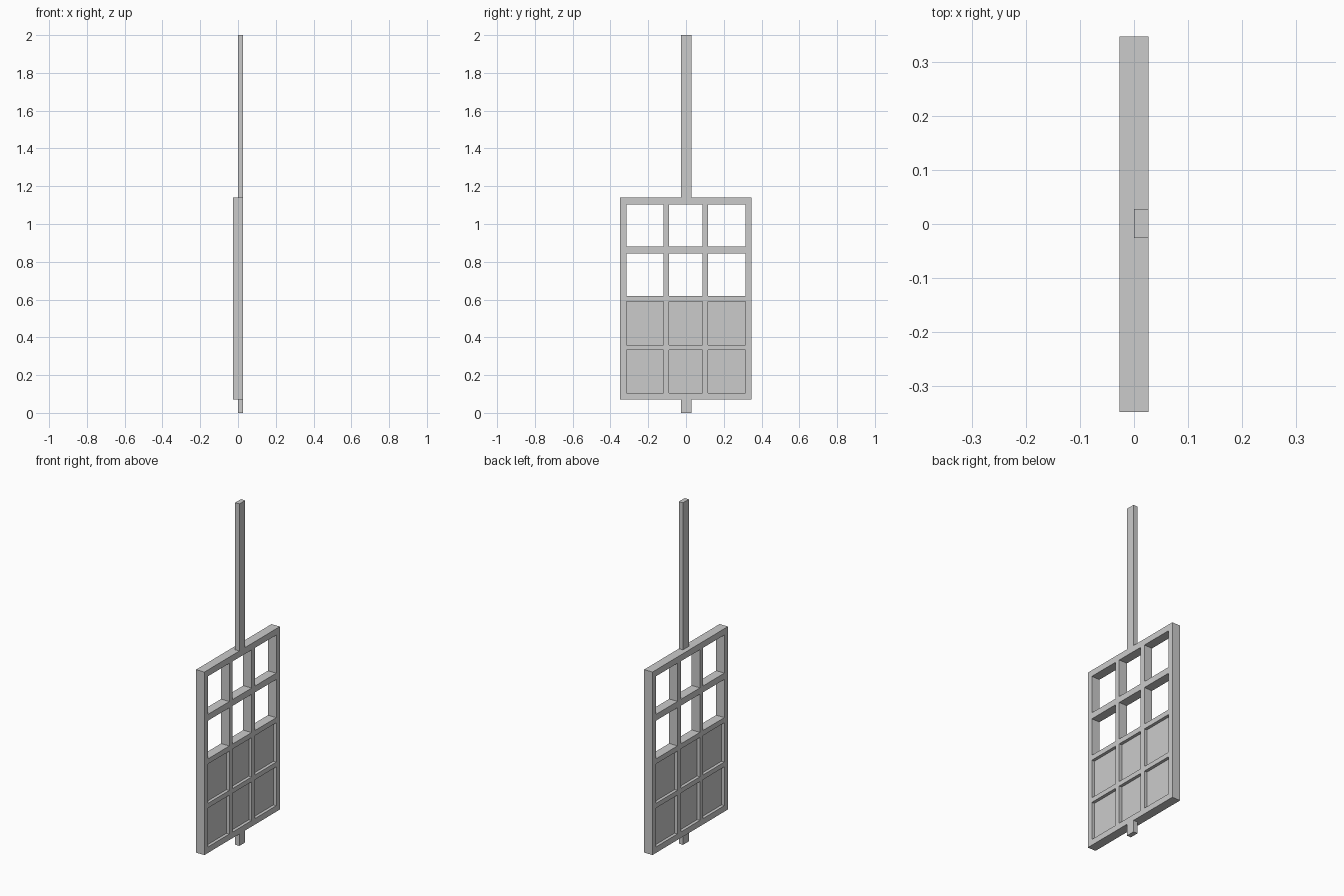
import bpy, bmesh

if "Cube" in bpy.data.objects:
    bpy.data.objects.remove(bpy.data.objects["Cube"])

HALF = 0.027  # half the frame thickness
# Edges of the bars and openings, alternating bar / opening / bar ...
YS = [-0.349, -0.316, -0.119, -0.09, 0.087, 0.117, 0.315, 0.348]
ZS = [0.07, 0.105, 0.332, 0.36, 0.59, 0.62, 0.843, 0.88, 1.103, 1.14]


def new_object(name, bm):
    mesh = bpy.data.meshes.new(name)
    bm.to_mesh(mesh)
    bm.free()
    obj = bpy.data.objects.new(name, mesh)
    bpy.context.collection.objects.link(obj)
    return obj


def box(name, lo, hi):
    bm = bmesh.new()
    bmesh.ops.create_cube(bm, size=1)
    for v in bm.verts:
        v.co = [(a + b) / 2 + c * (b - a) for a, b, c in zip(lo, hi, v.co)]
    return new_object(name, bm)


# Lattice frame: flat grid with the openings left out, thickened evenly
bm = bmesh.new()
grid = [[bm.verts.new((0, y, z)) for z in ZS] for y in YS]
for i in range(len(YS) - 1):
    for j in range(len(ZS) - 1):
        if i % 2 and j % 2:
            continue
        bm.faces.new((grid[i][j], grid[i + 1][j],
                      grid[i + 1][j + 1], grid[i][j + 1]))
frame = new_object("door_frame", bm)
solid = frame.modifiers.new("thickness", 'SOLIDIFY')
solid.thickness = 2 * HALF
solid.offset = 0

# Recessed panels fill the two lower rows of openings
for i in (1, 3, 5):
    for j in (1, 3):
        box("recessed_panel", (-0.009, YS[i], ZS[j]),
            (0.009, YS[i + 1], ZS[j + 1]))

# Pivot posts above and below the frame, flush with its +x face
box("upper_post", (0, -0.026, ZS[-1]), (HALF, 0.028, 2.0))
box("lower_post", (0, -0.026, 0.0), (HALF, 0.028, ZS[0]))
